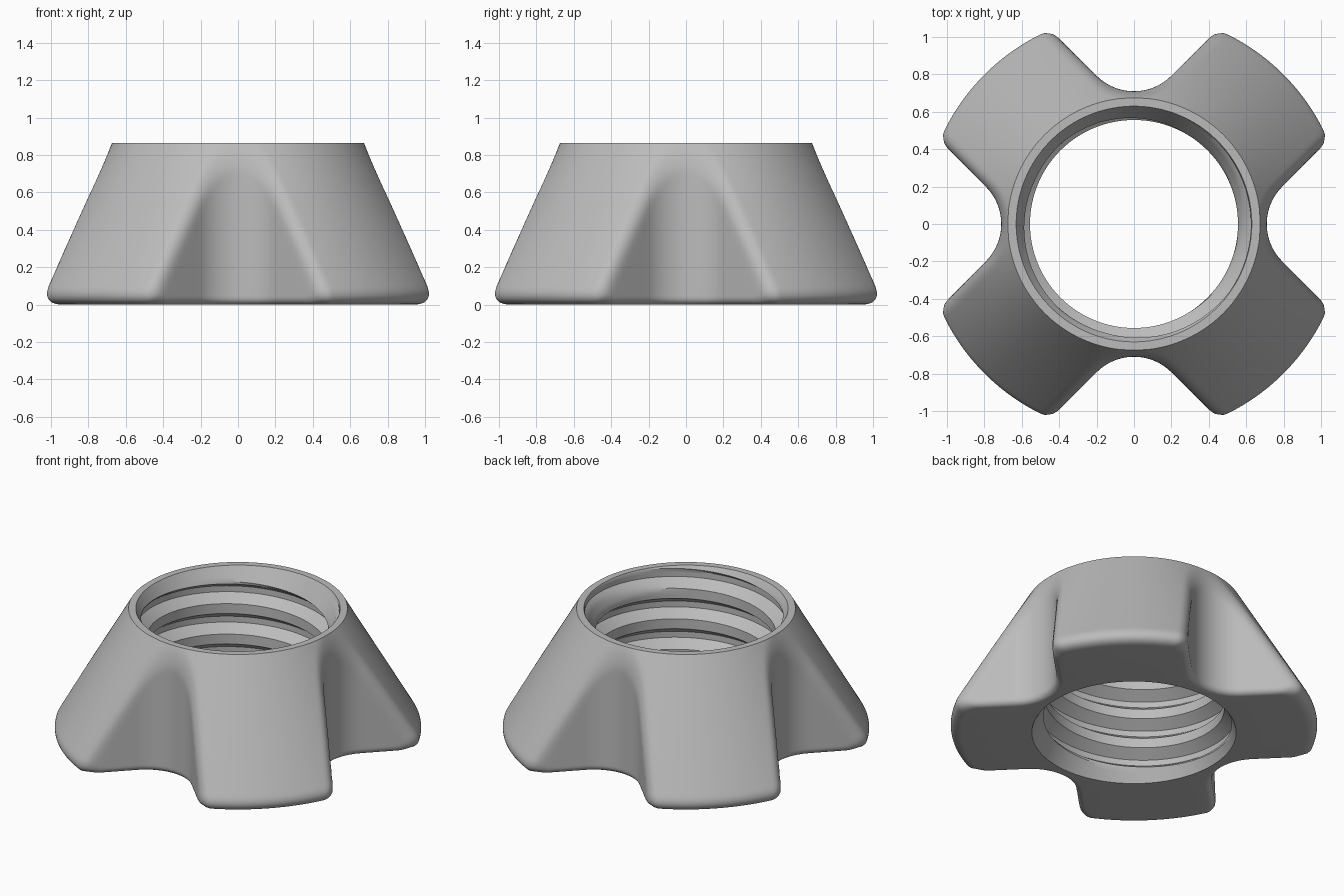
import bpy, bmesh, math

cube = bpy.data.objects.get("Cube")
if cube:
    bpy.data.objects.remove(cube)

HEIGHT, TOP_R, SLOPE = 0.865, 0.675, math.tan(math.radians(30))
SEGMENTS = 360
NOTCH_DEPTH_R, NOTCH_ROUND = 0.71, 0.283
PITCH, PHASE = 0.207, 0.082
# One thread pitch going up: crest, upper flank, root, lower flank
THREAD = [(0, 0.556), (0.067, 0.556), (0.117, 0.625), (0.157, 0.625), (PITCH, 0.556)]
CHAMFER_R = 0.63


def round_max(a, b, f):
    """Intersect two distances with a fillet of radius f."""
    return min(max(a, b), -f) + math.hypot(max(a + f, 0), max(b + f, 0))


def notch(x, y):
    """Depth inside a right-angled notch with a rounded bottom."""
    x, y = abs(x), y - NOTCH_DEPTH_R - NOTCH_ROUND
    if x + y < 0:
        return NOTCH_ROUND - math.hypot(x, y)
    return (y - x) * math.sqrt(0.5) + NOTCH_ROUND


def body(r, angle, z):
    """Distance to the notched cone with filleted edges."""
    cone = (r - TOP_R - (HEIGHT - z) * SLOPE) * math.cos(math.atan(SLOPE))
    cut = notch(r * math.sin(angle), r * math.cos(angle))
    side = round_max(cone, cut, 0.05)
    blend = min(1, max(0, 1 + (cone - cut) / 0.1))
    return round_max(side, -z, 0.04 + 0.06 * blend)


def outer_radius(angle, z):
    lo, hi = 0.6, 1.2
    for _ in range(24):
        mid = (lo + hi) / 2
        if body(mid, angle, z) > 1e-6:
            hi = mid
        else:
            lo = mid
    return lo


# Rows of the outer wall, close together in the bottom fillet
outer_z = [0.12 * (1 - math.cos(math.pi / 2 * i / 12)) for i in range(12)]
outer_z += [0.12 + (HEIGHT - 0.12) * i / 34 for i in range(35)]

# Rows of the thread over enough turns to pass both ends
thread_rows = []
for turn in range(-2, 6):
    for (z0, r0), (z1, r1) in zip(THREAD, THREAD[1:]):
        for s in range(3):
            t = s / 3
            thread_rows.append((PHASE + turn * PITCH + z0 + (z1 - z0) * t, r0 + (r1 - r0) * t))
thread_rows.reverse()

# Sweep each closed section around the axis
bm = bmesh.new()
columns = []
for i in range(SEGMENTS + 1):
    theta = math.tau * i / SEGMENTS
    local = (theta + math.pi / 4) % (math.pi / 2) - math.pi / 4
    section = [(outer_radius(local, z), z) for z in outer_z]
    for z, r in thread_rows:
        z = min(HEIGHT, max(0, z + PITCH * theta / math.tau))
        section.append((max(r, CHAMFER_R - min(z, HEIGHT - z) * SLOPE), z))
    columns.append([bm.verts.new((r * math.cos(theta), r * math.sin(theta), z)) for r, z in section])

for a, b in zip(columns, columns[1:]):
    for j in range(len(a)):
        k = (j + 1) % len(a)
        bm.faces.new((a[j], b[j], b[k], a[k]))
bmesh.ops.remove_doubles(bm, verts=bm.verts, dist=1e-5)
bmesh.ops.recalc_face_normals(bm, faces=bm.faces)

mesh = bpy.data.meshes.new("notched_nut")
bm.to_mesh(mesh)
bm.free()
nut = bpy.data.objects.new("notched_nut", mesh)
bpy.context.collection.objects.link(nut)

# Plain grey
grey = bpy.data.materials.new("grey")
grey.use_nodes = True
color = (0.5, 0.5, 0.5, 1)
grey.diffuse_color = color
grey.node_tree.nodes["Principled BSDF"].inputs["Base Color"].default_value = color
mesh.materials.append(grey)

bpy.ops.object.select_all(action="DESELECT")
nut.select_set(True)
bpy.context.view_layer.objects.active = nut
bpy.ops.object.shade_smooth_by_angle(angle=math.radians(30))
